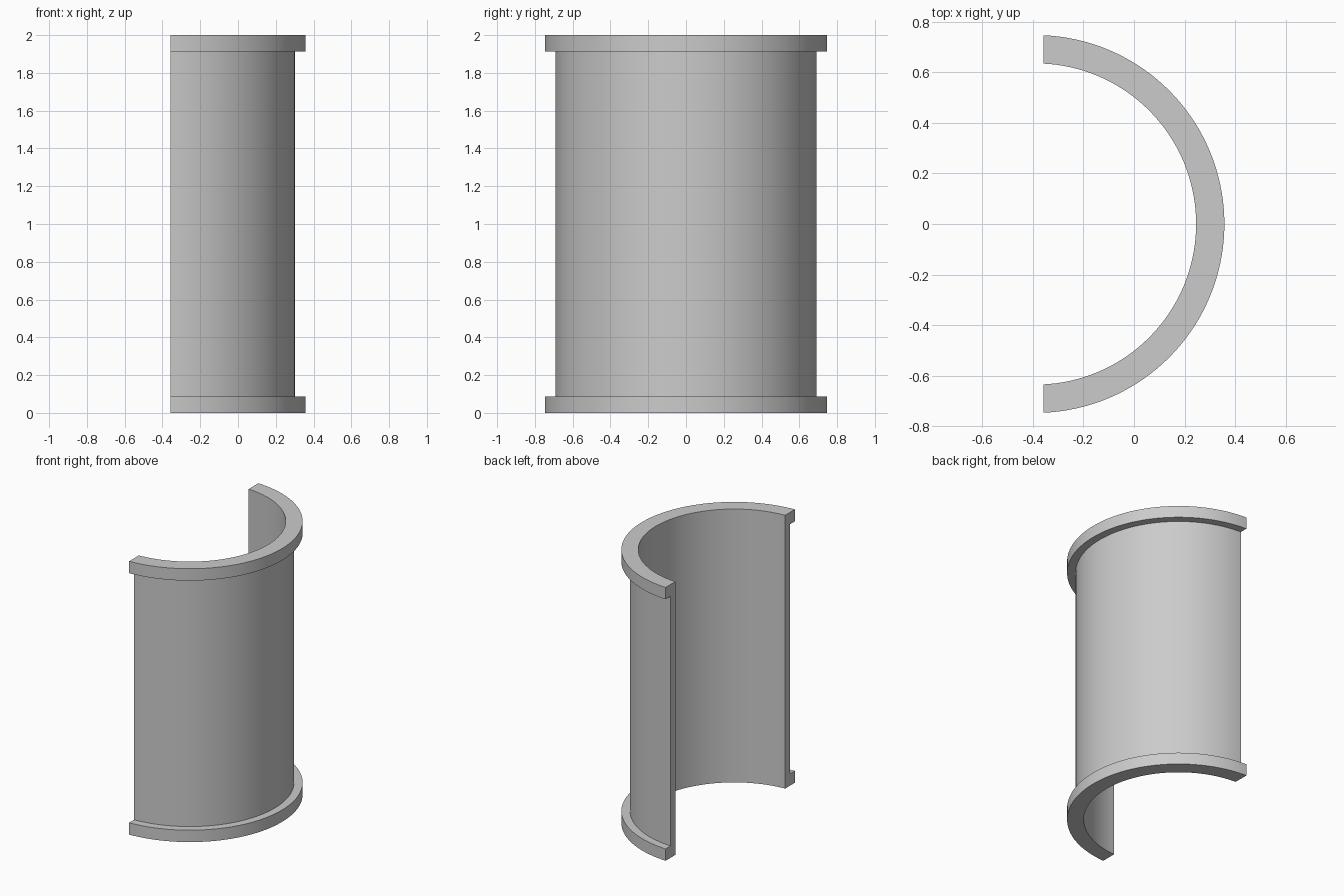
import bpy, bmesh
from math import pi, radians
from mathutils import Vector, Matrix

cube = bpy.data.objects.get("Cube")
if cube:
    bpy.data.objects.remove(cube)

HEIGHT = 2.0
LIP = 0.087            # height of each end flange
R_IN, R_SHELL, R_FLANGE = 0.636, 0.691, 0.748
AXIS_X, CUT_X = -0.39, -0.358
SEGMENTS = 72

grey = bpy.data.materials.new("plain grey")
grey.use_nodes = True
colour = (0.6, 0.6, 0.6, 1)
grey.diffuse_color = colour
grey.node_tree.nodes["Principled BSDF"].inputs["Base Color"].default_value = colour

# Channel-shaped section: inner wall, two flanges, recessed outer wall
section = [(R_IN, 0), (R_FLANGE, 0), (R_FLANGE, LIP), (R_SHELL, LIP),
           (R_SHELL, HEIGHT - LIP), (R_FLANGE, HEIGHT - LIP),
           (R_FLANGE, HEIGHT), (R_IN, HEIGHT)]

# Sweep the section round the axis
bm = bmesh.new()
axis = Vector((AXIS_X, 0, 0))
verts = [bm.verts.new((AXIS_X + r, 0, z)) for r, z in section]
edges = [bm.edges.new((v, verts[(i + 1) % len(verts)])) for i, v in enumerate(verts)]
bmesh.ops.rotate(bm, verts=verts, cent=axis, matrix=Matrix.Rotation(-pi / 2, 3, "Z"))
bmesh.ops.spin(bm, geom=verts + edges, cent=axis, axis=(0, 0, 1),
               angle=pi, steps=SEGMENTS)

# Trim both ends on one flat plane and cap them
bmesh.ops.bisect_plane(bm, geom=bm.verts[:] + bm.edges[:] + bm.faces[:],
                       plane_co=(CUT_X, 0, 0), plane_no=(-1, 0, 0), clear_outer=True)
bmesh.ops.holes_fill(bm, edges=[e for e in bm.edges if e.is_boundary], sides=0)
bmesh.ops.recalc_face_normals(bm, faces=bm.faces)

mesh = bpy.data.meshes.new("half_pipe_shell")
bm.to_mesh(mesh)
bm.free()
mesh.materials.append(grey)
shell = bpy.data.objects.new("half_pipe_shell", mesh)
bpy.context.collection.objects.link(shell)
bpy.context.view_layer.objects.active = shell
shell.select_set(True)
bpy.ops.object.shade_smooth_by_angle(angle=radians(30))
